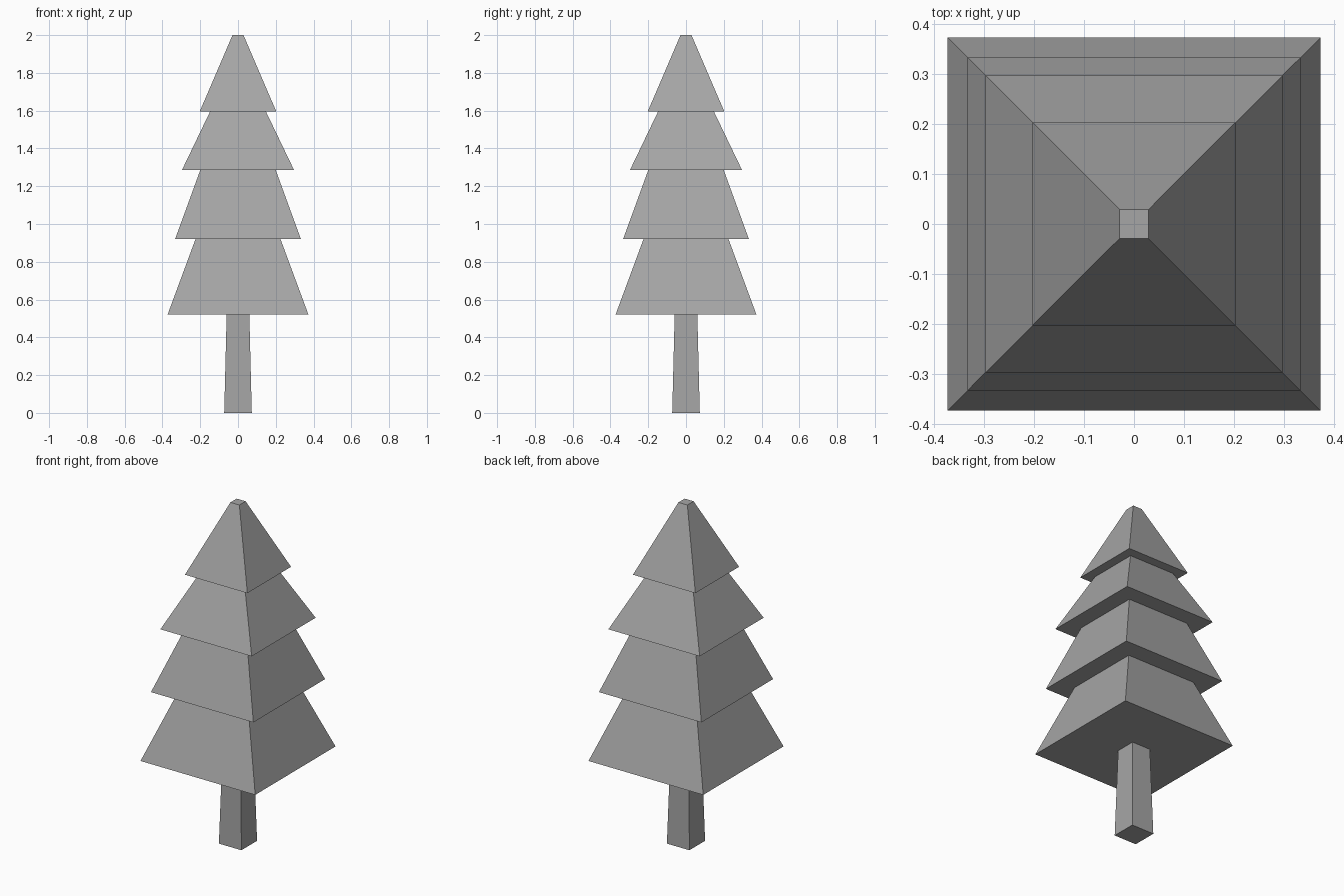
import bpy
import bmesh

cube = bpy.data.objects.get("Cube")
if cube:
    bpy.data.objects.remove(cube, do_unlink=True)

grey = bpy.data.materials.new("plain_grey")
grey.use_nodes = True
colour = (0.38, 0.38, 0.38, 1)
grey.diffuse_color = colour
for node in grey.node_tree.nodes:
    if node.type == 'BSDF_PRINCIPLED':
        node.inputs["Base Color"].default_value = colour


def square_frustum(name, z0, half0, z1, half1):
    """Four-sided tapered block, closed at both ends."""
    bm = bmesh.new()
    bmesh.ops.create_cube(bm, size=2)
    for v in bm.verts:
        z, half = (z1, half1) if v.co.z > 0 else (z0, half0)
        v.co = (v.co.x * half, v.co.y * half, z)
    mesh = bpy.data.meshes.new(name)
    bm.to_mesh(mesh)
    bm.free()
    mesh.materials.append(grey)
    obj = bpy.data.objects.new(name, mesh)
    bpy.context.collection.objects.link(obj)
    return obj


# Trunk
square_frustum("trunk", 0, 0.073, 0.52, 0.06)

# Foliage tiers: bottom height, bottom half width, top height, top half width
tiers = {
    "bottom_tier": (0.52, 0.373, 0.92, 0.225),
    "lower_middle_tier": (0.92, 0.333, 1.285, 0.2),
    "upper_middle_tier": (1.285, 0.297, 1.595, 0.148),
    "top_tier": (1.595, 0.203, 2.0, 0.029),
}
for name, size in tiers.items():
    square_frustum(name, *size)
